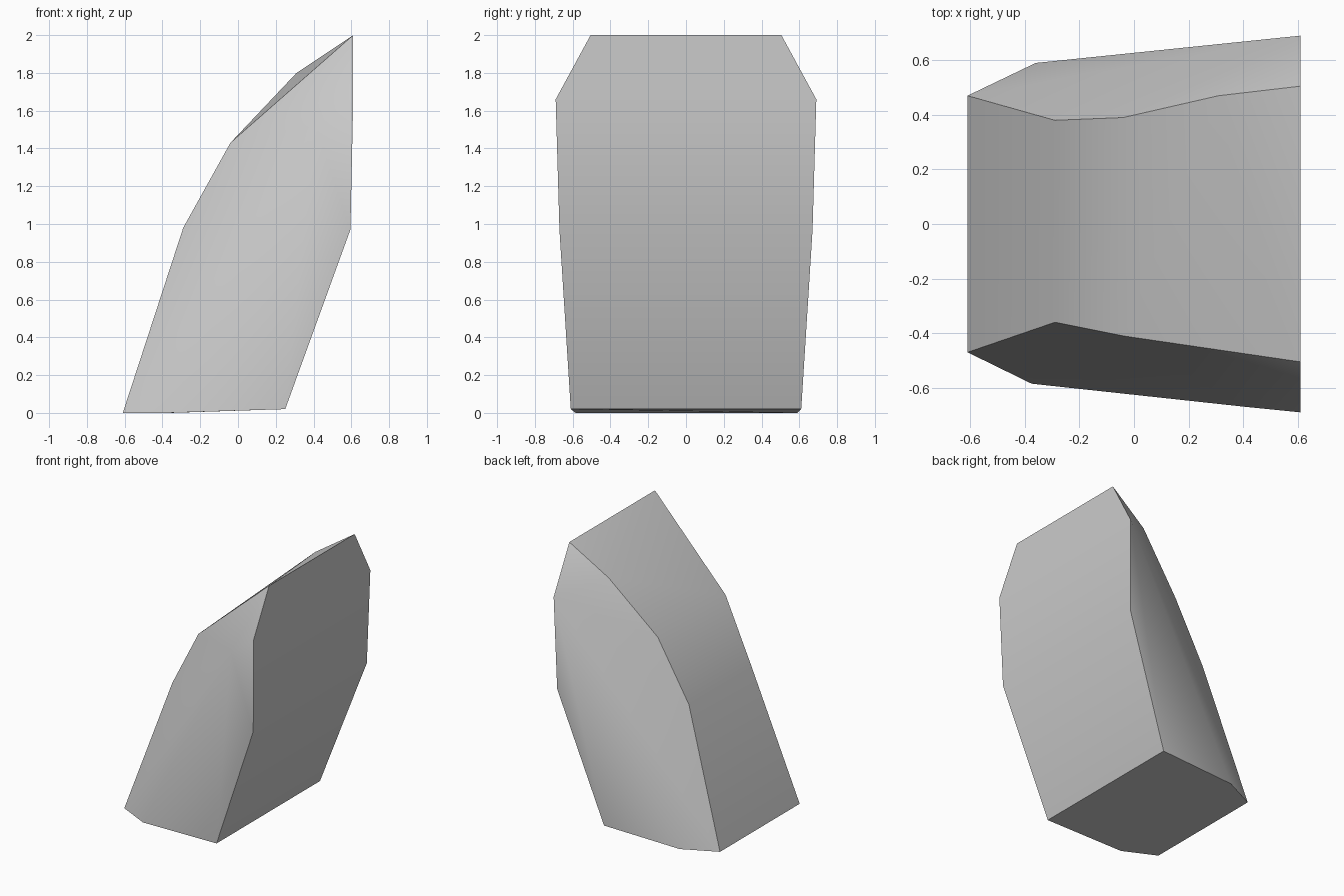
import bpy
import bmesh

if "Cube" in bpy.data.objects:
    bpy.data.objects.remove(bpy.data.objects["Cube"], do_unlink=True)

# Plain stone colour
stone = bpy.data.materials.new("stone_grey")
stone.use_nodes = True
colour = (0.6, 0.6, 0.6, 1)
stone.diffuse_color = colour
stone.node_tree.nodes["Principled BSDF"].inputs["Base Color"].default_value = colour

bm = bmesh.new()
panels = {}


def line(points):
    return [bm.verts.new(p) for p in points]


def face(panel, *verts):
    panels[bm.faces.new(verts)] = panel


def strip(panel, a, b):
    """Quads between two lines of equal length."""
    for i in range(len(a) - 1):
        face(panel, a[i], a[i + 1], b[i + 1], b[i])


def fan(panel, hub, loop):
    for a, b in zip(loop, loop[1:]):
        face(panel, hub, a, b)


# Ridges run up the sloping side, from base to peak
back_ridge = line([(-0.61, 0.47, 0), (-0.29, 0.38, 0.98), (-0.04, 0.39, 1.42),
                   (0.31, 0.47, 1.80), (0.61, 0.505, 2)])
front_ridge = line([(-0.61, -0.47, 0), (-0.29, -0.36, 0.98),
                    (-0.04, -0.41, 1.43), (0.61, -0.505, 2)])

# Rims run up the steep side, from base to shoulder
rim = [(0.25, 0.61, 0.02), (0.595, 0.67, 0.97), (0.61, 0.69, 1.66)]
back_rim = line(rim)
front_rim = line([(x, -y, z) for x, y, z in rim])

# Chipped base corners, and a hub on the front panel
back_foot, front_foot, hub = line([(-0.36, 0.59, 0), (-0.375, -0.585, 0),
                                   (0.41, -0.67, 1.52)])

# Sloping panel, with an extra facet point on the back ridge
strip("slope", front_ridge[:3], back_ridge[:3])
fan("slope", back_ridge[3], [back_ridge[2], front_ridge[2],
                             front_ridge[3], back_ridge[4]])

# Steep panel
strip("steep", back_rim + [back_ridge[4]], front_rim + [front_ridge[3]])

# Back and front panels, fanned out from one point each
fan("back", back_rim[2], back_ridge[::-1] + [back_foot] + back_rim[:2])
front_loop = front_ridge[::-1] + [front_foot] + front_rim
fan("front", hub, front_loop + front_loop[:1])

# Base
face("base", back_ridge[0], back_foot, back_rim[0],
     front_rim[0], front_foot, front_ridge[0])

# Smooth within each panel, sharp between panels
bmesh.ops.recalc_face_normals(bm, faces=bm.faces)
for f in bm.faces:
    f.smooth = True
for e in bm.edges:
    e.smooth = len({panels[f] for f in e.link_faces}) == 1

mesh = bpy.data.meshes.new("rock")
bm.to_mesh(mesh)
bm.free()
mesh.materials.append(stone)
rock = bpy.data.objects.new("rock", mesh)
bpy.context.collection.objects.link(rock)
